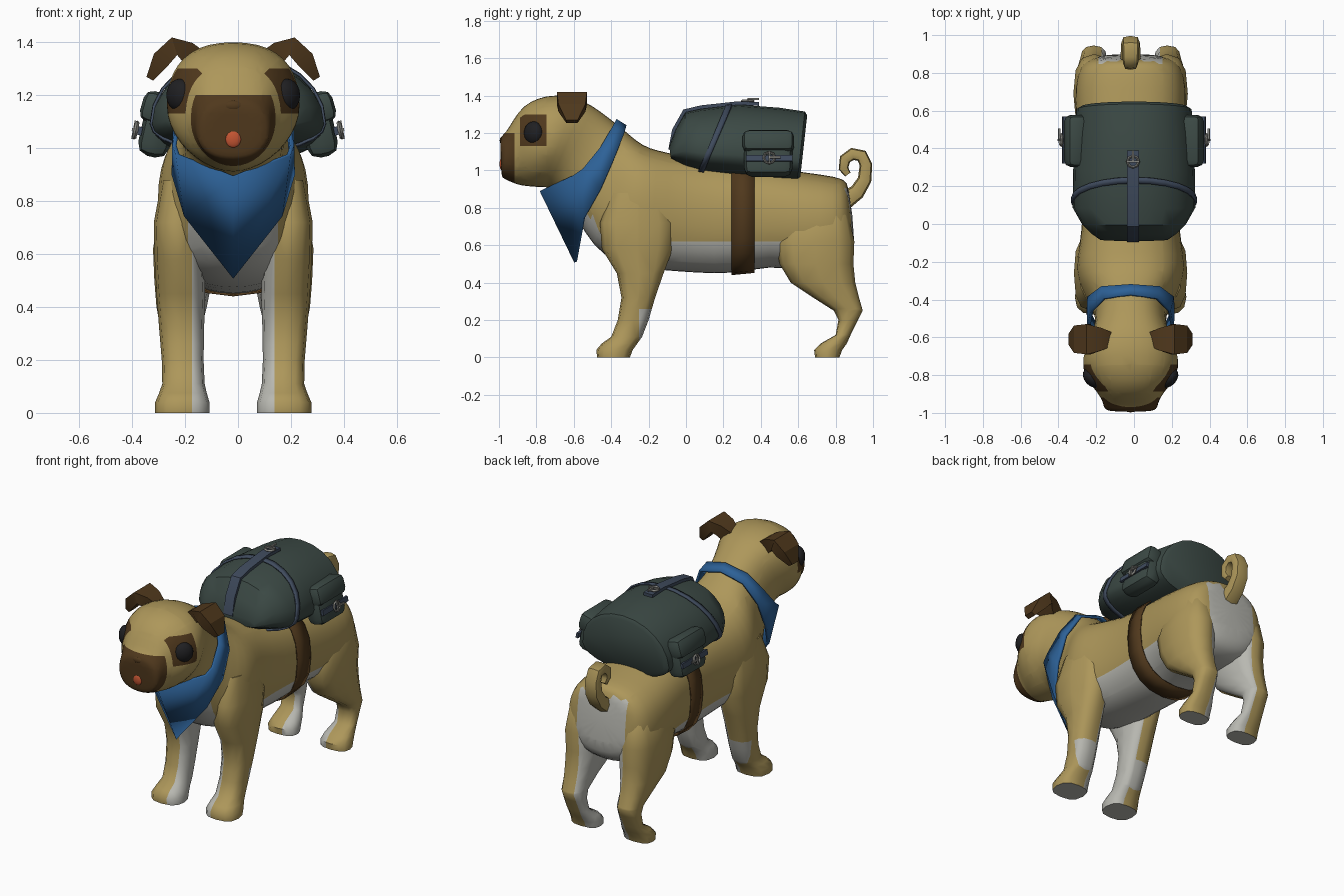
import bpy, bmesh, math
from mathutils import Vector, Matrix

if "Cube" in bpy.data.objects:
    bpy.data.objects.remove(bpy.data.objects["Cube"])

CX = -0.018  # centre line of the dog


def mat(name, r, g, b):
    m = bpy.data.materials.new(name)
    m.diffuse_color = (r, g, b, 1)
    m.use_nodes = True
    m.node_tree.nodes["Principled BSDF"].inputs["Base Color"].default_value = m.diffuse_color
    return m


TAN = mat("tan_fur", .42, .31, .103)
WHITE = mat("pale_fur", .48, .48, .44)
BROWN = mat("dark_brown", .08, .04, .012)
BLUE = mat("bandana_blue", .026, .12, .31)
GREEN = mat("pack_green", .045, .068, .06)
STRAP = mat("strap_slate", .05, .07, .11)
BLACK = mat("eye_black", .014, .014, .016)
RED = mat("tongue_red", .55, .09, .032)
METAL = mat("buckle_metal", .24, .24, .22)


def finish(name, bm, mats, angle=40, shift=0.0):
    bmesh.ops.translate(bm, verts=bm.verts, vec=(shift, 0, 0))
    bmesh.ops.recalc_face_normals(bm, faces=bm.faces)
    me = bpy.data.meshes.new(name)
    bm.to_mesh(me)
    bm.free()
    ob = bpy.data.objects.new(name, me)
    bpy.context.collection.objects.link(ob)
    for m in mats:
        me.materials.append(m)
    bpy.ops.object.select_all(action='DESELECT')
    ob.select_set(True)
    bpy.context.view_layer.objects.active = ob
    bpy.ops.object.shade_smooth_by_angle(angle=math.radians(angle))
    return ob


def modify(ob, kind, **settings):
    mod = ob.modifiers.new(kind.lower(), kind)
    for key, value in settings.items():
        setattr(mod, key, value)
    bpy.context.view_layer.objects.active = ob
    bpy.ops.object.modifier_apply(modifier=mod.name)


def skin(rings, caps=True, loop=True):
    bm = bmesh.new()
    vs = [[bm.verts.new(p) for p in ring] for ring in rings]
    n = len(vs[0])
    for a, b in zip(vs, vs[1:]):
        for i in range(n if loop else n - 1):
            j = (i + 1) % n
            bm.faces.new((a[i], a[j], b[j], b[i]))
    if caps:
        bm.faces.new(vs[0])
        bm.faces.new(vs[-1])
    return bm


def outline(segs, n, turn=0.0, low=None):
    """Points of a rounded square inside the unit square; low rounds its lower half."""
    pts = []
    for i in range(segs):
        a = 2 * math.pi * i / segs + turn
        e = 2 / (low if low and math.sin(a) < 0 else n)
        pts.append(tuple(math.copysign(abs(v) ** e, v) for v in (math.cos(a), math.sin(a))))
    return pts


def slices(sections, segs=20, n=2.4, mid=.5):
    """Rings from (top y, top z, bottom y, bottom z, half width, lower roundness)."""
    rings = []
    for yt, zt, yb, zb, hw, *low in sections:
        top, bot = Vector((0, yt, zt)), Vector((0, yb, zb))
        c = bot.lerp(top, mid)
        rings.append([c + Vector((u * hw, 0, 0)) + ((top - c) * v if v > 0 else (bot - c) * -v)
                      for u, v in outline(segs, n, 0, low[0] if low else n)])
    return rings


def sweep(path, place, segs=4, n=20):
    """Bar along a flat path of (a, b, half width, half thickness)."""
    rings = []
    for i, (a, b, w, t) in enumerate(path):
        p, q = path[max(i - 1, 0)], path[min(i + 1, len(path) - 1)]
        d = Vector((q[0] - p[0], q[1] - p[1])).normalized()
        rings.append([place(a - d.y * v * t, b + d.x * v * t, u * w)
                      for u, v in outline(segs, n, math.pi / 4)])
    return skin(rings)


def box(name, loc, size, m, rot=0, bevel=0.0):
    bm = bmesh.new()
    bmesh.ops.create_cube(bm, size=1)
    bmesh.ops.scale(bm, verts=bm.verts, vec=size)
    if bevel:
        bmesh.ops.bevel(bm, geom=bm.edges[:], offset=bevel, segments=2, affect='EDGES', profile=.5)
    bmesh.ops.transform(bm, verts=bm.verts, matrix=Matrix.Translation(loc) @ Matrix.Rotation(rot, 4, 'Y'))
    return finish(name, bm, [m])


def ball(name, loc, radii, m, turn=0):
    bm = bmesh.new()
    bmesh.ops.create_uvsphere(bm, u_segments=16, v_segments=10, radius=1)
    mx = Matrix.Translation(loc) @ Matrix.Rotation(turn, 4, 'Z') @ Matrix.Diagonal((*radii, 1))
    bmesh.ops.transform(bm, verts=bm.verts, matrix=mx)
    return finish(name, bm, [m], 60, CX)


def paint(ob, rule, cuts=()):
    """Cut along planes where y is below a limit, then colour faces by their centre."""
    bm = bmesh.new()
    bm.from_mesh(ob.data)
    for co, no, limit in cuts:
        faces = [f for f in bm.faces if f.calc_center_median().y < limit]
        parts = {x for f in faces for x in (*f.verts, *f.edges)}
        bmesh.ops.bisect_plane(bm, geom=list(parts) + faces, plane_co=co, plane_no=no)
    for f in bm.faces:
        c = f.calc_center_median()
        f.material_index = rule(abs(c.x - CX), c.y, c.z)
    bm.to_mesh(ob.data)
    bm.free()


# torso, neck and head in one skin, rump to muzzle
torso = finish("torso_and_head", skin(slices([
    (.87, .92, .91, .60, .16), (.85, .95, .88, .50, .245), (.80, .97, .80, .46, .29),
    (.65, .99, .62, .46, .30), (.45, 1.02, .45, .49, .28), (.25, 1.04, .25, .44, .26),
    (.05, 1.06, .05, .45, .255), (-.10, 1.10, -.10, .46, .27), (-.20, 1.12, -.30, .48, .30),
    (-.27, 1.165, -.45, .54, .26), (-.33, 1.22, -.54, .66, .20), (-.40, 1.275, -.62, .80, .185, 2),
    (-.50, 1.35, -.71, .91, .205, 1.9), (-.58, 1.39, -.77, .905, .25, 1.8), (-.70, 1.41, -.83, .91, .262, 1.8),
    (-.79, 1.39, -.88, .915, .225, 1.8), (-.87, 1.35, -.91, .925, .18, 1.9), (-.925, 1.27, -.945, .94, .15, 2.2),
    (-.96, 1.205, -.975, .955, .145), (-.99, 1.185, -.985, .965, .13), (-.995, 1.15, -.988, 1.0, .09)])),
    [TAN, WHITE, BROWN], 50, CX)
modify(torso, 'SUBSURF', levels=1)


def torso_rule(x, y, z):
    if y < -.918 and z < 1.2:
        return 2
    if -.888 < y < -.745 and 1.13 < z < 1.30 and x > .105 and z - x < 1.165:
        return 2
    if -.1 < y < .5 and z < .62:
        return 1
    if -.6 < y <= -.1 and z < .76 and x < .17:
        return 1
    return int(y >= .5 and x < .17 and (z < .62 or (y > .84 and z < .9)))


head_cuts = [((0, -.918, 0), (0, 1, 0)), ((0, 0, 1.2), (0, 0, 1)), ((0, -.888, 0), (0, 1, 0)),
             ((0, -.745, 0), (0, 1, 0)), ((0, 0, 1.13), (0, 0, 1)), ((0, 0, 1.3), (0, 0, 1))]
for s in (1, -1):
    head_cuts += [((CX + s * .105, 0, 0), (1, 0, 0)), ((CX, 0, 1.165), (-s, 0, 1))]
paint(torso, torso_rule, [(co, no, -.7) for co, no in head_cuts] +
      [((0, 0, .62), (0, 0, 1), 9), ((CX + .17, 0, 0), (1, 0, 0), 9), ((CX - .17, 0, 0), (1, 0, 0), 9)])

# legs, sole to shoulder: z, front y, back y, inner x, outer x
front = [(0, -.475, -.30, .09, .295), (.04, -.48, -.285, .09, .295), (.075, -.45, -.26, .10, .28),
         (.11, -.40, -.235, .108, .268), (.20, -.365, -.20, .112, .27), (.32, -.345, -.165, .11, .28),
         (.45, -.37, -.12, .106, .29), (.58, -.45, -.07, .11, .297), (.72, -.46, -.06, .12, .30),
         (.88, -.40, -.10, .13, .27)]
hind = [(0, .69, .82, .09, .28), (.04, .685, .835, .09, .28), (.075, .72, .86, .10, .27),
        (.12, .80, .88, .12, .26), (.20, .815, .92, .125, .26), (.25, .79, .945, .125, .265),
        (.32, .68, .925, .12, .275), (.40, .56, .905, .10, .29), (.50, .50, .895, .08, .298),
        (.62, .48, .90, .08, .303), (.76, .54, .87, .1, .28), (.86, .62, .78, .12, .20)]
for s, side in ((1, "right"), (-1, "left")):
    for kind, rows in (("front", front), ("hind", hind)):
        rings = [[(s * ((x0 + x1) / 2 + u * (x1 - x0) / 2), (y0 + y1) / 2 + v * (y1 - y0) / 2, z)
                  for u, v in outline(12, 2.6)] for z, y0, y1, x0, x1 in rows]
        leg = finish(f"{kind}_leg_{side}", skin(rings), [TAN, WHITE], 50, CX)
        back = -.25 if kind == "front" else 2
        paint(leg, lambda x, y, z: int(z < .005 or (x < .155 and z < .68) or (y > back and z < .26)),
              [((CX + s * .155, 0, 0), (1, 0, 0), 9), ((0, 0, .26), (0, 0, 1), 9), ((0, -.25, 0), (0, 1, 0), 9)])

    # folded ear
    ear = [(.12, 1.32, .035, .045), (.175, 1.365, .062, .04), (.222, 1.385, .083, .036),
           (.272, 1.335, .075, .036), (.315, 1.262, .032, .015)]
    finish(f"ear_{side}", sweep(ear, lambda a, b, w: (s * a, -.61 + w, b)), [BROWN], 25, CX)
    ball(f"eye_{side}", (s * .202, -.815, 1.2), (.042, .06, .062), BLACK, -s * .75)

    # side pocket with flap, strap and buckle
    box(f"pocket_{side}", (s * .303, .44, 1.08), (.12, .26, .23), GREEN, -s * .22, .045)
    box(f"pocket_flap_{side}", (s * .303, .44, 1.15), (.125, .275, .12), GREEN, -s * .28, .035)
    box(f"pocket_strap_{side}", (s * .37, .445, 1.065), (.016, .25, .032), STRAP, -s * .2)

# nose and tongue
ball("nose", (0, -.983, 1.16), (.038, .013, .02), BROWN)
ball("tongue", (0, -.984, 1.035), (.032, .013, .034), RED)

# curled tail
tail = [(.85, .84, .055, .05), (.915, .885, .052, .042), (.955, .95, .05, .037), (.962, 1.03, .048, .034),
        (.94, 1.078, .046, .034), (.89, 1.088, .044, .033), (.85, 1.06, .04, .031), (.842, 1.01, .036, .026),
        (.865, .978, .028, .018)]
finish("tail", sweep(tail, lambda a, b, w: (w, a, b), 8, 3), [TAN], 50, CX)

# bandana: upper and lower edge, nape to tip
upper = [(0, -.375, 1.268), (.14, -.395, 1.23), (.205, -.46, 1.12), (.222, -.55, 1.01), (.21, -.60, .975), (0, -.775, .893)]
lower = [(0, -.322, 1.235), (.15, -.332, 1.195), (.222, -.385, 1.06), (.225, -.455, .90), (.18, -.545, .745), (0, -.59, .51)]
edges = [half + [(-x, y, z) for x, y, z in half[-2:0:-1]] for half in (upper, lower)]
bandana = finish("bandana", skin(edges, caps=False), [BLUE], 12, CX)
modify(bandana, 'SOLIDIFY', thickness=.016, offset=0)

# girth strap round the belly
girth = finish("girth_strap", skin(slices([(.243, 1.05, .243, .444, .268), (.365, 1.04, .365, .456, .275)]),
                                   caps=False), [BROWN], 40, CX)
modify(girth, 'SOLIDIFY', thickness=.008, offset=0)

# saddle pack with flap edging
finish("pack", skin(slices([
    (-.09, 1.13, -.08, 1.06, .18), (-.055, 1.22, -.05, 1.04, .225), (-.005, 1.31, .0, 1.015, .275),
    (.08, 1.328, .09, .99, .325), (.28, 1.352, .28, .965, .322), (.50, 1.335, .48, .945, .315),
    (.635, 1.315, .595, .94, .305), (.648, 1.295, .61, .955, .28)], 24, 2.05, .3)), [GREEN], 40)
edging = finish("flap_edging", skin(slices([(.215, 1.348, .06, .985, .327), (.248, 1.353, .09, .98, .329)],
                                           24, 2.05, .3), caps=False), [STRAP])
modify(edging, 'SOLIDIFY', thickness=.01, offset=0)

# top strap
top = [(-.085, 1.11, .033, .01), (-.065, 1.215, .033, .01), (-.008, 1.318, .033, .01),
       (.08, 1.338, .033, .01), (.28, 1.36, .033, .01), (.39, 1.355, .033, .01)]
finish("top_strap", sweep(top, lambda a, b, w: (w - .005, a, b)), [STRAP])

# buckles: ring, pin and prong
for name, loc, turn in (("top", (-.005, .33, 1.372), 0), ("right", (.386, .445, 1.068), math.pi / 2 - .2),
                        ("left", (-.386, .445, 1.068), -math.pi / 2 + .2)):
    spin = Matrix.Translation(loc) @ Matrix.Rotation(turn, 4, 'Y')
    ring = [[spin @ Vector(((.03 + .007 * math.cos(b)) * math.cos(a), (.03 + .007 * math.cos(b)) * math.sin(a),
                            .008 * math.sin(b))) for b in (0, math.pi / 2, math.pi, 3 * math.pi / 2)]
            for a in [math.pi * i / 4 for i in range(9)]]
    bm = skin(ring, caps=False)
    bmesh.ops.remove_doubles(bm, verts=bm.verts, dist=.0005)
    for size, at in (((.07, .01, .01), (0, 0, .006)), ((.01, .06, .01), (0, .03, .01))):
        bmesh.ops.create_cube(bm, size=1, matrix=spin @ Matrix.Translation(at) @ Matrix.Diagonal((*size, 1)))
    finish("buckle_" + name, bm, [METAL])
